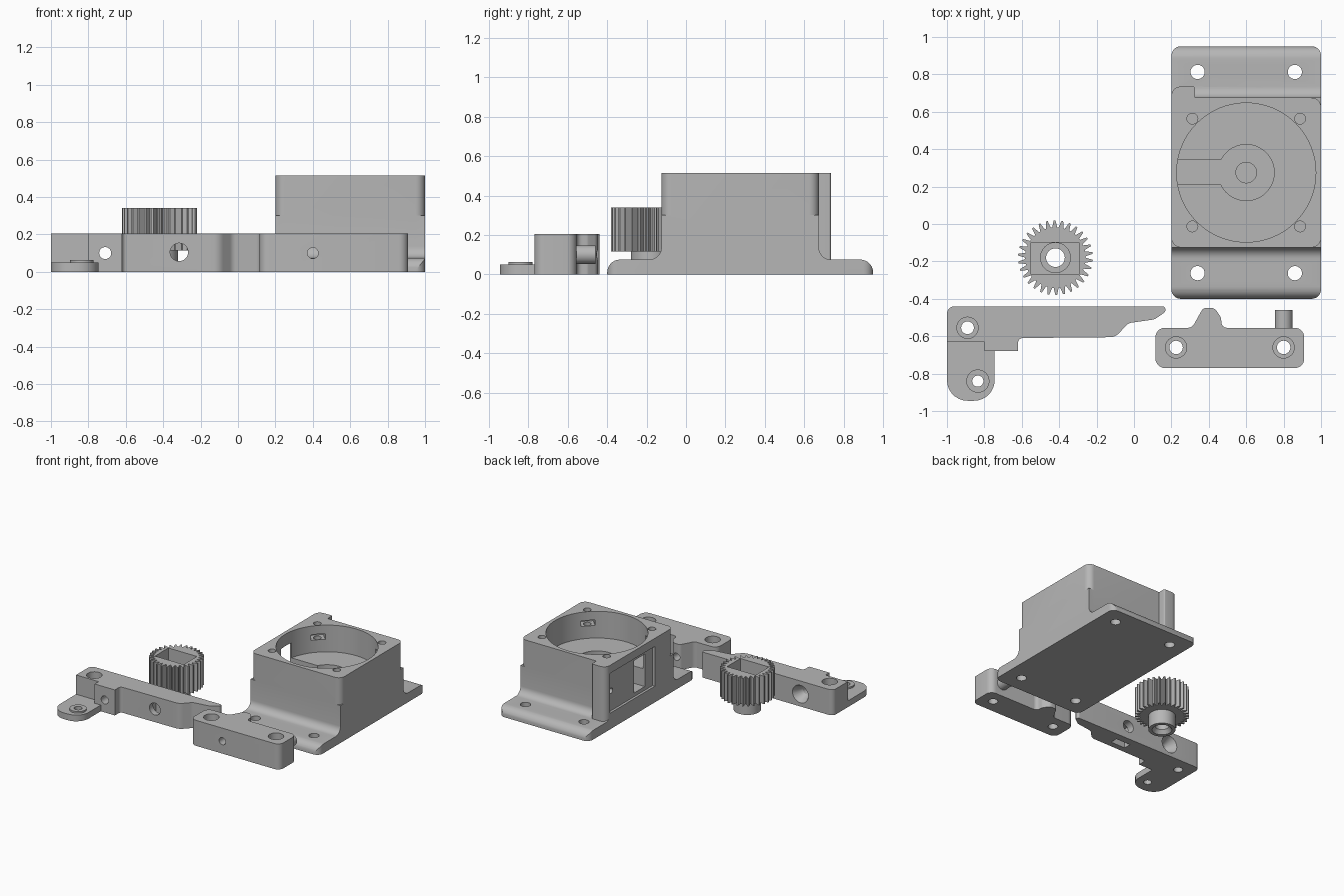
import bpy
import bmesh
from math import cos, sin, pi, tan, radians
from mathutils import Vector, Matrix

old = bpy.data.objects.get("Cube")
if old:
    bpy.data.objects.remove(old, do_unlink=True)

grey = bpy.data.materials.new("plain grey plastic")
grey.use_nodes = True
COLOR = (0.47, 0.47, 0.47, 1)
grey.diffuse_color = COLOR
grey.node_tree.nodes["Principled BSDF"].inputs["Base Color"].default_value = COLOR


def fillet(corners, steps=7):
    """Outline from (x, y, radius) corners, each replaced by an arc."""
    out = []
    n = len(corners)
    for i, (x, y, r) in enumerate(corners):
        p = Vector((x, y))
        if r == 0:
            out.append(p)
            continue
        a = (Vector(corners[i - 1][:2]) - p).normalized()
        b = (Vector(corners[(i + 1) % n][:2]) - p).normalized()
        half = a.angle(b) / 2
        centre = p + (a + b).normalized() * (r / sin(half))
        start = p + a * (r / tan(half)) - centre
        end = p + b * (r / tan(half)) - centre
        sweep = start.angle_signed(end)
        for k in range(steps + 1):
            t = -sweep * k / steps
            out.append(centre + Matrix.Rotation(t, 2) @ start)
    return out


def rect(x0, x1, y0, y1, r=0):
    return fillet([(x0, y0, r), (x1, y0, r), (x1, y1, r), (x0, y1, r)])


def prism(name, outline, low, high, axis="z"):
    """Extrude an outline along z, or a (y, z) outline along x."""
    bm = bmesh.new()
    place = (lambda p: (p[0], p[1], low)) if axis == "z" else (lambda p: (low, p[0], p[1]))
    face = bm.faces.new([bm.verts.new(place(p)) for p in outline])
    step = Vector((0, 0, high - low)) if axis == "z" else Vector((high - low, 0, 0))
    top = bmesh.ops.extrude_face_region(bm, geom=[face])
    bmesh.ops.translate(bm, vec=step, verts=[v for v in top["geom"] if isinstance(v, bmesh.types.BMVert)])
    bmesh.ops.recalc_face_normals(bm, faces=bm.faces)
    return finish(name, bm)


def finish(name, bm):
    mesh = bpy.data.meshes.new(name)
    bm.to_mesh(mesh)
    bm.free()
    mesh.materials.append(grey)
    obj = bpy.data.objects.new(name, mesh)
    bpy.context.collection.objects.link(obj)
    return obj


def rod(name, start, end, r, r2=None, sides=40):
    """Cylinder or cone between two points."""
    start, end = Vector(start), Vector(end)
    bm = bmesh.new()
    turn = (end - start).to_track_quat("Z", "Y").to_matrix().to_4x4()
    bmesh.ops.create_cone(bm, cap_ends=True, segments=sides, radius1=r, radius2=r if r2 is None else r2,
                          depth=(end - start).length, matrix=Matrix.Translation((start + end) / 2) @ turn)
    return finish(name, bm)


def hole(x, y, low, high, r, sides=32):
    return rod("cutter", (x, y, low), (x, y, high), r, sides=sides)


def combine(obj, others, op="DIFFERENCE"):
    for other in others:
        mod = obj.modifiers.new("cut", "BOOLEAN")
        mod.operation, mod.solver, mod.object = op, "EXACT", other
        bpy.context.view_layer.objects.active = obj
        bpy.ops.object.modifier_apply(modifier=mod.name)
        bpy.data.objects.remove(other, do_unlink=True)
    return obj


# Housing: flanged base with filleted feet, square body and a rear tab
feet = fillet([(-0.40, 0, 0), (0.95, 0, 0), (0.95, 0.075, 0.065), (0.735, 0.075, 0), (0.675, 0.075, 0),
               (0.675, 0.3, 0), (-0.125, 0.3, 0), (-0.125, 0.075, 0.06), (-0.40, 0.075, 0.065)])
feet = [p for p in feet if p.y < 0.67 or p.y > 0.74 or p.y == 0]
feet_rear = fillet([(0.6, 0.01, 0), (0.9, 0.01, 0), (0.9, 0.075, 0), (0.675, 0.075, 0.06), (0.675, 0.3, 0), (0.6, 0.3, 0)])
feet = fillet([(-0.40, 0, 0), (0.95, 0, 0), (0.95, 0.075, 0.065), (0.675, 0.075, 0.06),
               (0.675, 0.3, 0), (-0.125, 0.3, 0), (-0.125, 0.075, 0.06), (-0.40, 0.075, 0.065)])
housing = prism("motor_housing", feet, 0.2, 1.0, axis="x")
combine(housing, [prism("cutter", rect(0.2, 1.0, -0.40, 0.95, 0.05), -0.1, 1)], "INTERSECT")
body = prism("body", rect(0.2, 1.0, -0.125, 0.675, 0.05), 0.02, 0.515)
tab = prism("tab", fillet([(0.2, 0.5, 0), (0.325, 0.5, 0), (0.325, 0.735, 0.01), (0.2, 0.735, 0.05)]), 0.02, 0.515)
combine(housing, [body, tab], "UNION")

# Motor bore, centre recess, cable channel and side window
CX, CY = 0.6, 0.275
cuts = [hole(CX, CY, 0.30, 0.6, 0.372, 80),
        hole(CX, CY, 0.16, 0.4, 0.15, 48),
        hole(CX, CY, 0.10, 0.2, 0.055),
        prism("cutter", rect(0.1, 0.5, 0.21, 0.345), 0.16, 0.42),
        prism("cutter", rect(0.1, 0.22, 0.11, 0.68), 0.13, 0.45),
        rod("cutter", (0.1, 0.64, 0.29), (0.3, 0.64, 0.29), 0.022, sides=20)]

# Corner screw holes with nut slots opening into the bore, and flange holes
for sx in (-1, 1):
    for sy in (-1, 1):
        cuts.append(hole(CX + 0.288 * sx, CY + 0.288 * sy, 0.34, 0.6, 0.029, 24))
        slot = prism("cutter", rect(0.3, 0.455, -0.052, 0.052), 0.40, 0.445)
        slot.data.transform(Matrix.Translation((CX, CY, 0)) @ Matrix.Rotation(Vector((1, 0)).angle_signed(Vector((sx, -sy))), 4, "Z"))
        cuts.append(slot)
        cuts.append(hole(CX + 0.26 * sx, 0.275 + 0.538 * sy, -0.1, 0.3, 0.038))
combine(housing, cuts)

# Gear with a hub, nut pocket and bore
GX, GY, TEETH = -0.42, -0.18, 30
profile = []
for i in range(TEETH):
    for step, r in ((0.0, 0.162), (0.22, 0.162), (0.5, 0.2), (0.72, 0.2)):
        a = 2 * pi * (i + step) / TEETH
        profile.append((GX + r * cos(a), GY + r * sin(a)))
gear = prism("gear", profile, 0.115, 0.34)
combine(gear, [hole(GX, GY, 0, 0.2, 0.1, 48)], "UNION")
combine(gear, [prism("cutter", rect(-0.55, -0.295, -0.27, -0.10), 0.24, 0.5),
               hole(GX, GY, 0.17, 0.3, 0.08),
               hole(GX, GY, -0.1, 0.4, 0.05),
               rod("cutter", (GX, GY, -0.01), (GX, GY, 0.03), 0.08, 0.05)])

# Lever arm with curved tip
H = 0.205
arm = fillet([(-1, -0.44, 0.04), (-1, -0.63, 0), (-0.8, -0.63, 0), (-0.8, -0.68, 0), (-0.62, -0.68, 0),
              (-0.62, -0.61, 0.025), (-0.10, -0.605, 0.07), (-0.03, -0.53, 0.05), (0.11, -0.51, 0.05),
              (0.175, -0.465, 0.02), (0.16, -0.44, 0.015)])
lever = prism("lever_arm", arm, 0, H)

# Lever foot with a small raised ring
foot = prism("foot", fillet([(-1, -0.6, 0), (-1, -0.945, 0.11), (-0.745, -0.945, 0.11), (-0.745, -0.6, 0)]), 0, 0.05)
combine(lever, [foot, hole(-0.835, -0.84, 0.03, 0.063, 0.062)], "UNION")
combine(lever, [hole(-0.835, -0.84, -0.1, 0.2, 0.03),
                hole(-0.89, -0.555, -0.1, 0.3, 0.034),
                hole(-0.89, -0.555, 0.15, 0.3, 0.057),
                rod("cutter", (-0.71, -0.8, 0.1), (-0.71, -0.3, 0.1), 0.032),
                rod("cutter", (-0.71, -0.52, 0.1), (-0.71, -0.43, 0.1), 0.032, 0.075),
                rod("cutter", (-0.315, -0.8, 0.105), (-0.315, -0.3, 0.105), 0.048),
                prism("cutter", rect(-0.38, -0.25, -0.56, -0.50), -0.1, 0.16)])

# Clamp bar with a rounded cam and a round peg
bar = fillet([(0.115, -0.77, 0.05), (0.91, -0.77, 0.05), (0.91, -0.555, 0.05), (0.47, -0.555, 0.03),
              (0.465, -0.50, 0.03), (0.43, -0.448, 0.04), (0.37, -0.448, 0.03),
              (0.31, -0.555, 0.04), (0.115, -0.555, 0.05)])
clamp = prism("clamp_bar", bar, 0, H)
combine(clamp, [rod("peg", (0.8, -0.6, 0.1), (0.8, -0.46, 0.1), 0.047)], "UNION")
cuts = [rod("cutter", (0.4, -0.8, 0.1), (0.4, -0.3, 0.1), 0.029)]
for x in (0.225, 0.8):
    cuts += [hole(x, -0.66, -0.1, 0.3, 0.036), hole(x, -0.66, 0.15, 0.3, 0.057)]
combine(clamp, cuts)

# Smooth rounded faces, keep the edges sharp
for obj in (housing, gear, lever, clamp):
    bpy.ops.object.select_all(action="DESELECT")
    obj.select_set(True)
    bpy.context.view_layer.objects.active = obj
    bpy.ops.object.shade_smooth_by_angle(angle=radians(25))
